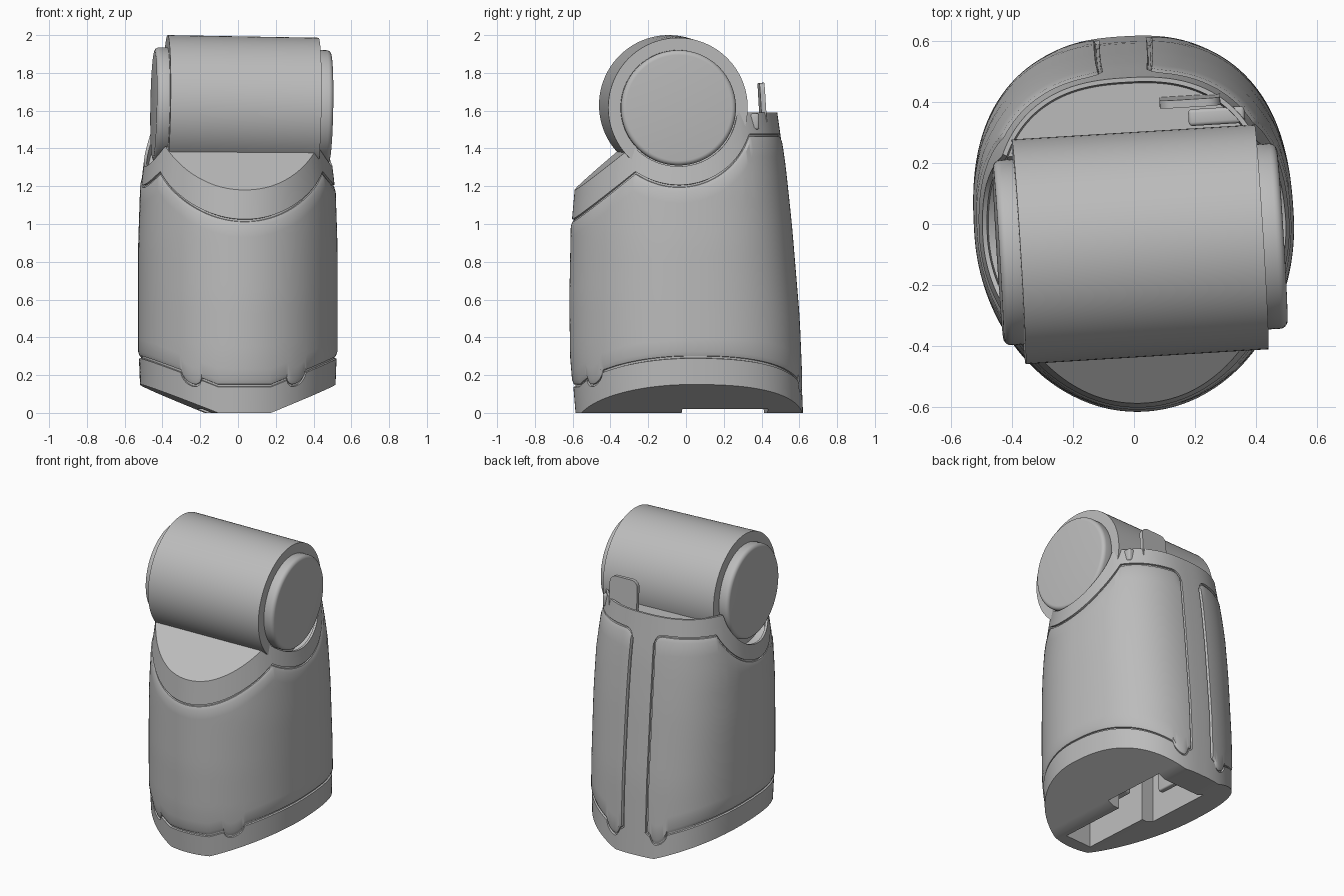
import bpy, bmesh, math
from mathutils import Matrix

if "Cube" in bpy.data.objects:
    bpy.data.objects.remove(bpy.data.objects["Cube"], do_unlink=True)

grey = bpy.data.materials.new("plain grey")
grey.use_nodes = True
COLOUR = (0.5, 0.5, 0.5, 1)
grey.diffuse_color = COLOUR
grey.node_tree.nodes["Principled BSDF"].inputs["Base Color"].default_value = COLOUR

TURN = Matrix.Rotation(math.radians(3.5), 4, "Z")  # whole model is turned slightly
SEAT_Y = -0.068  # drum axis


def finish(name, bm, angle=30):
    bmesh.ops.recalc_face_normals(bm, faces=bm.faces)
    me = bpy.data.meshes.new(name)
    bm.to_mesh(me)
    bm.free()
    me.transform(TURN)
    me.materials.append(grey)
    ob = bpy.data.objects.new(name, me)
    bpy.context.collection.objects.link(ob)
    bpy.ops.object.select_all(action="DESELECT")
    ob.select_set(True)
    bpy.context.view_layer.objects.active = ob
    bpy.ops.object.shade_smooth_by_angle(angle=math.radians(angle))


def box(name, lo, hi, bevel):
    bm = bmesh.new()
    bmesh.ops.create_cube(bm, size=1)
    for v in bm.verts:
        v.co = [l + (c + 0.5) * (h - l) for c, l, h in zip(v.co, lo, hi)]
    bmesh.ops.bevel(bm, geom=bm.edges[:], offset=bevel, segments=3,
                    profile=0.5, affect="EDGES")
    finish(name, bm)


def drum(name, radius, x0, x1, bevel=0):
    # cylinder along x, tipped a little to one side
    bm = bmesh.new()
    bmesh.ops.create_cone(bm, cap_ends=True, segments=96, radius1=radius,
                          radius2=radius, depth=x1 - x0)
    if bevel:
        rims = [e for e in bm.edges if any(len(f.verts) > 4 for f in e.link_faces)]
        bmesh.ops.bevel(bm, geom=rims, offset=bevel, segments=5,
                        profile=0.5, affect="EDGES")
    bm.transform(Matrix.Translation((0.016, SEAT_Y, 1.623))
                 @ Matrix.Rotation(math.radians(1), 4, "Y")
                 @ Matrix.Translation(((x0 + x1) / 2, 0, 0))
                 @ Matrix.Rotation(math.pi / 2, 4, "Y"))
    finish(name, bm)


# Body shape: size of the oval section at each height
def lerp(table, z):
    for (z0, v0), (z1, v1) in zip(table, table[1:]):
        if z <= z1:
            k = max(0, (z - z0) / (z1 - z0))
            return v0 + (v1 - v0) * k
    return table[-1][1]


SIDE = [(0, .51), (.3, .522), (.9, .522), (1.2, .512), (1.4, .488), (1.6, .455)]
BACK = [(0, .618), (.5, .597), (1, .555), (1.3, .523), (1.6, .48)]
FRONT = [(0, .585), (.3, .61), (.6, .614), (1, .606), (1.2, .588), (1.6, .52)]


def section(t, z, out=0):
    s, c = math.sin(t), math.cos(t)
    p = 0.8 if c > 0 else 1
    depth = lerp(BACK if c > 0 else FRONT, z) + out
    x = math.copysign(abs(s) ** p, s) * (lerp(SIDE, z) + out)
    return x, math.copysign(abs(c) ** p, c) * depth


def saddle(y, front, centre, radius, back):
    # sloping front, round seat for the drum, level back
    slope = front + 0.82 * (y + 0.59)
    d = radius ** 2 - (y - SEAT_Y) ** 2
    arc = centre - math.sqrt(d) if d > 0 else back
    return min(slope, arc, back) if y < SEAT_Y else min(arc, back)


def rim_height(x, y):
    return saddle(y, 1.18, 1.62, 0.315, 1.59)


def seam_height(x, y):
    return saddle(y, 1.03, 1.60, 0.40, 1.47)


def keel(x, y):
    return max(0, abs(x) - 0.14) * 0.4


def solve(t, f, z):
    for _ in range(16):
        z = 0.5 * z + 0.5 * f(*section(t, z))
    return z


def back_x(t):
    return 0.5 * abs(math.sin(t)) ** 0.8 if math.cos(t) > 0 else 1


# Columns around the body, with extra ones beside the back strip
STRIP = (0.075, 0.079, 0.087, 0.091)
half = [math.pi * i / 180 for i in range(1, 180)]
half = [t for t in half if not 0.07 < back_x(t) < 0.096]
half = sorted(half + [math.asin((x / 0.5) ** 1.25) for x in STRIP])
angles = [0] + half + [math.pi] + [-t for t in reversed(half)]
N = len(angles)


def column(t):
    zb = solve(t, keel, 0.1)
    zt = solve(t, rim_height, 1.4)
    hi = solve(t, seam_height, 1.3)
    lo = zb + 0.145
    bx = back_x(t)
    # rounded panel corners, then clip lobes on the lower seam
    d, r = bx - 0.083, 0.06
    if d < r:
        cut = r - math.sqrt(max(0, r * r - (r - max(d, 0)) ** 2))
        hi -= cut
        lo += cut * 0.4
    fx = abs(section(t, 0.2)[0])
    off = abs(bx - 0.16) if math.cos(t) > 0 else abs(fx - 0.28)
    if off < 0.05:
        lo -= math.sqrt(0.05 ** 2 - off ** 2)
    strip, groove = bx < 0.077, 0.077 < bx < 0.089
    rows = [(zb, 0), (lo - .007, 0), (lo - .005, -.012), (lo + .005, -.012),
            (lo + .007, -.004), (lo + .03, .004)]
    rows += [(lo + .03 + (hi - lo - .06) * k / 14, .004) for k in range(1, 14)]
    rows += [(hi - .03, .004), (hi - .007, -.004), (hi - .005, -.012),
             (hi + .005, -.012), (hi + .007, 0), (zt, 0)]
    last = len(rows) - 3
    pts = []
    for k, (z, out) in enumerate(rows):
        if strip:
            out = 0
        elif groove and 2 <= k <= last:
            out = -.012
        pts.append((*section(t, z, out), z))
    # inner lip, sunk behind the front plate
    x, y = pts[-1][0] * .97, pts[-1][1] * .97
    z = rim_height(x, y)
    sink = 0.05 * min(1, max(0, (y + 0.3) / 0.06))
    return pts + [(x, y, z), (x * .99, y * .99, rim_height(x, y * .99) - sink)]


bm = bmesh.new()
cols = [[bm.verts.new(p) for p in column(t)] for t in angles]
for i in range(N):
    a, b = cols[i], cols[(i + 1) % N]
    for k in range(len(a) - 1):
        bm.faces.new((a[k], b[k], b[k + 1], a[k + 1]))

# Top deck and keel-shaped underside, spanned from side to side
M = N // 2
CUTS = (-.19, -.14, -.1, .1, .14, .19)
under, keels = [], []
for i in range(1, M):
    l, r = cols[N - i][0], cols[i][0]
    inner = []
    for s in CUTS:
        x = math.copysign(min(abs(s), r.co.x), s)
        inner.append(bm.verts.new((x, r.co.y, keel(x, 0))))
    keels.append([l, *inner, r])
for i in range(1, M - 1):
    bm.faces.new((cols[i][-1], cols[i + 1][-1], cols[N - i - 1][-1], cols[N - i][-1]))
    p, q = keels[i - 1], keels[i]
    for k in range(len(p) - 1):
        under.append(bm.faces.new((p[k], p[k + 1], q[k + 1], q[k])))
for i, near in ((0, 1), (M, M - 1)):
    bm.faces.new((cols[i][-1], cols[near][-1], cols[N - near][-1]))
    kl = keels[near - 1]
    for k in range(len(kl) - 1):
        bm.faces.new((cols[i][0], kl[k], kl[k + 1]))


# Stepped opening pushed up into the underside
def in_opening(c):
    return abs(c.x) < (0.19 if c.y > -0.03 else 0.1) and -0.5 < c.y < 0.42


hole = [f for f in under if in_opening(f.calc_center_median())]
raised = bmesh.ops.extrude_face_region(bm, geom=hole)["geom"]
for v in raised:
    if isinstance(v, bmesh.types.BMVert):
        v.co.z = 0.42
left_over = [f for f in hole if f.is_valid]
if left_over:
    bmesh.ops.delete(bm, geom=left_over, context="FACES")
bmesh.ops.remove_doubles(bm, verts=bm.verts[:], dist=0.00005)
finish("body_shell", bm)

# Ribs inside the opening
for n, x in enumerate((-0.15, 0.11)):
    box(f"inner_rib_{n + 1}", (x, 0.1, 0.15), (x + 0.04, 0.34, 0.43), 0.01)
box("inner_block", (-0.07, -0.35, 0.2), (0.07, -0.1, 0.43), 0.015)

# Drum with a rounded cap at each end
drum("drum", 0.37, -0.4, 0.4)
drum("left_cap", 0.305, 0.38, 0.468, 0.025)
drum("right_cap", 0.305, -0.468, -0.38, 0.025)

# Latch tab behind the drum
bm = bmesh.new()
bmesh.ops.create_cube(bm, size=1)
bm.transform(Matrix.Translation((0.208, 0.392, 1.63)) @ Matrix.Rotation(0.06, 4, "X")
             @ Matrix.Diagonal((0.2, 0.026, 0.235, 1)))
corners = [e for e in bm.edges if abs(e.verts[0].co.y - e.verts[1].co.y) > 0.02
           and abs(e.verts[0].co.z - e.verts[1].co.z) < 0.05 and e.verts[0].co.z > 1.65]
bmesh.ops.bevel(bm, geom=corners, offset=0.045, segments=6, profile=0.5, affect="EDGES")
finish("latch_tab", bm)
box("latch_bracket", (0.2, 0.31, 1.5), (0.385, 0.365, 1.585), 0.012)
